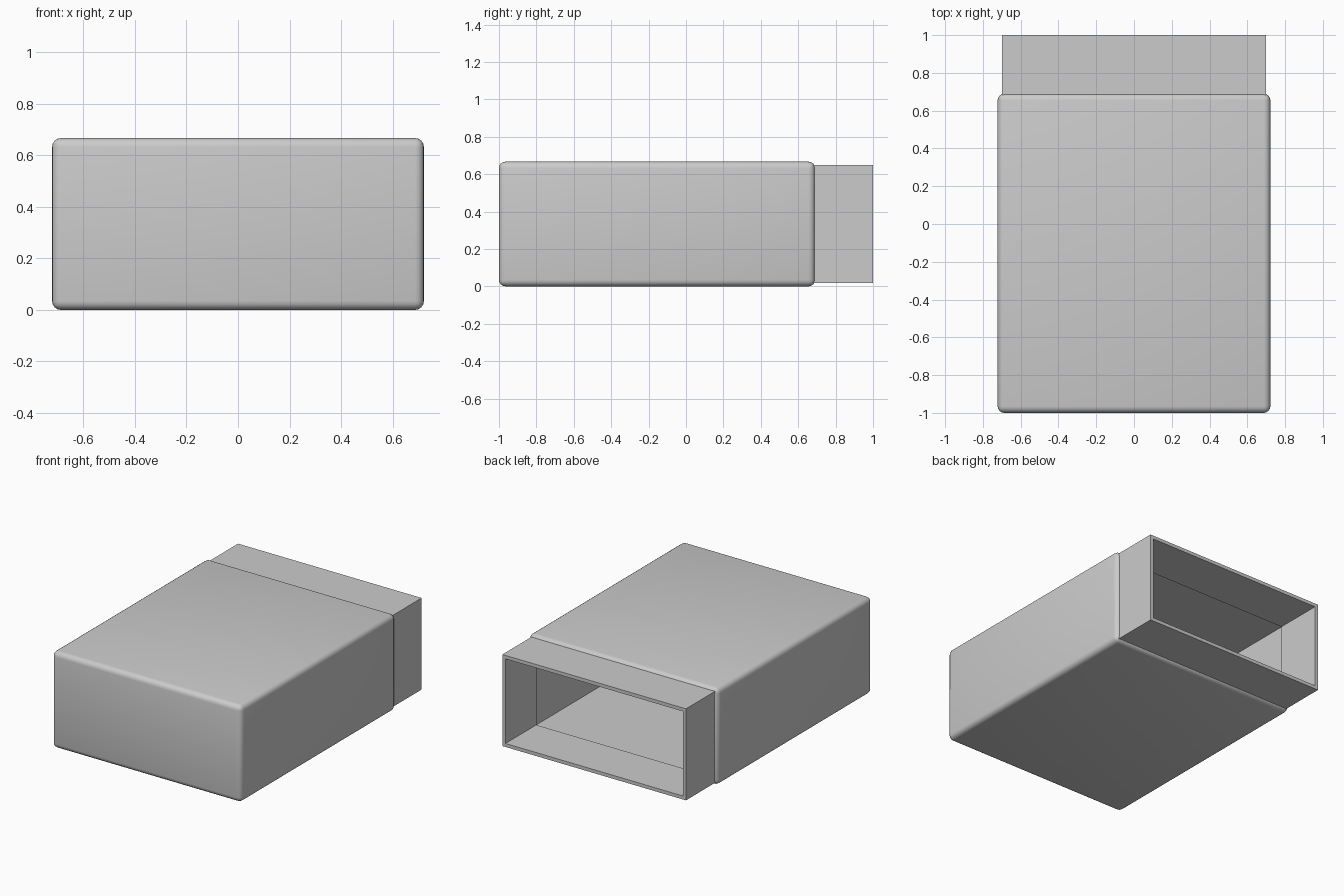
import bpy
import bmesh
import math
from mathutils import Vector

if "Cube" in bpy.data.objects:
    bpy.data.objects.remove(bpy.data.objects["Cube"])


def box(name, lo, hi):
    lo, hi = Vector(lo), Vector(hi)
    bm = bmesh.new()
    bmesh.ops.create_cube(bm, size=1)
    for v in bm.verts:
        v.co = Vector(((lo[i] + hi[i]) / 2 + v.co[i] * (hi[i] - lo[i]) for i in range(3)))
    mesh = bpy.data.meshes.new(name)
    bm.to_mesh(mesh)
    bm.free()
    obj = bpy.data.objects.new(name, mesh)
    bpy.context.collection.objects.link(obj)
    return obj


def apply(obj, mod):
    bpy.ops.object.select_all(action='DESELECT')
    bpy.context.view_layer.objects.active = obj
    obj.select_set(True)
    bpy.ops.object.modifier_apply(modifier=mod.name)


def cut(obj, lo, hi):
    cutter = box("cutter", lo, hi)
    cutter.hide_render = True
    mod = obj.modifiers.new("cut", 'BOOLEAN')
    mod.operation = 'DIFFERENCE'
    mod.solver = 'EXACT'
    mod.object = cutter
    apply(obj, mod)
    bpy.data.objects.remove(cutter)


# rounded hollow case, open at the back
case = box("case", (-0.722, -1, 0), (0.722, 0.69, 0.667))
bevel = case.modifiers.new("rounding", 'BEVEL')
bevel.width = 0.035
bevel.segments = 4
apply(case, bevel)
cut(case, (-0.697, -0.975, 0.025), (0.697, 0.665, 0.642))
cut(case, (-0.69, 0.6, 0.03), (0.69, 0.8, 0.637))
bpy.ops.object.shade_smooth_by_angle(angle=math.radians(35))

# sharp-edged rectangular neck projecting from the case
neck = box("neck", (-0.70, 0.665, 0.018), (0.70, 1, 0.649))
cut(neck, (-0.676, 0.5, 0.042), (0.676, 1.1, 0.625))
